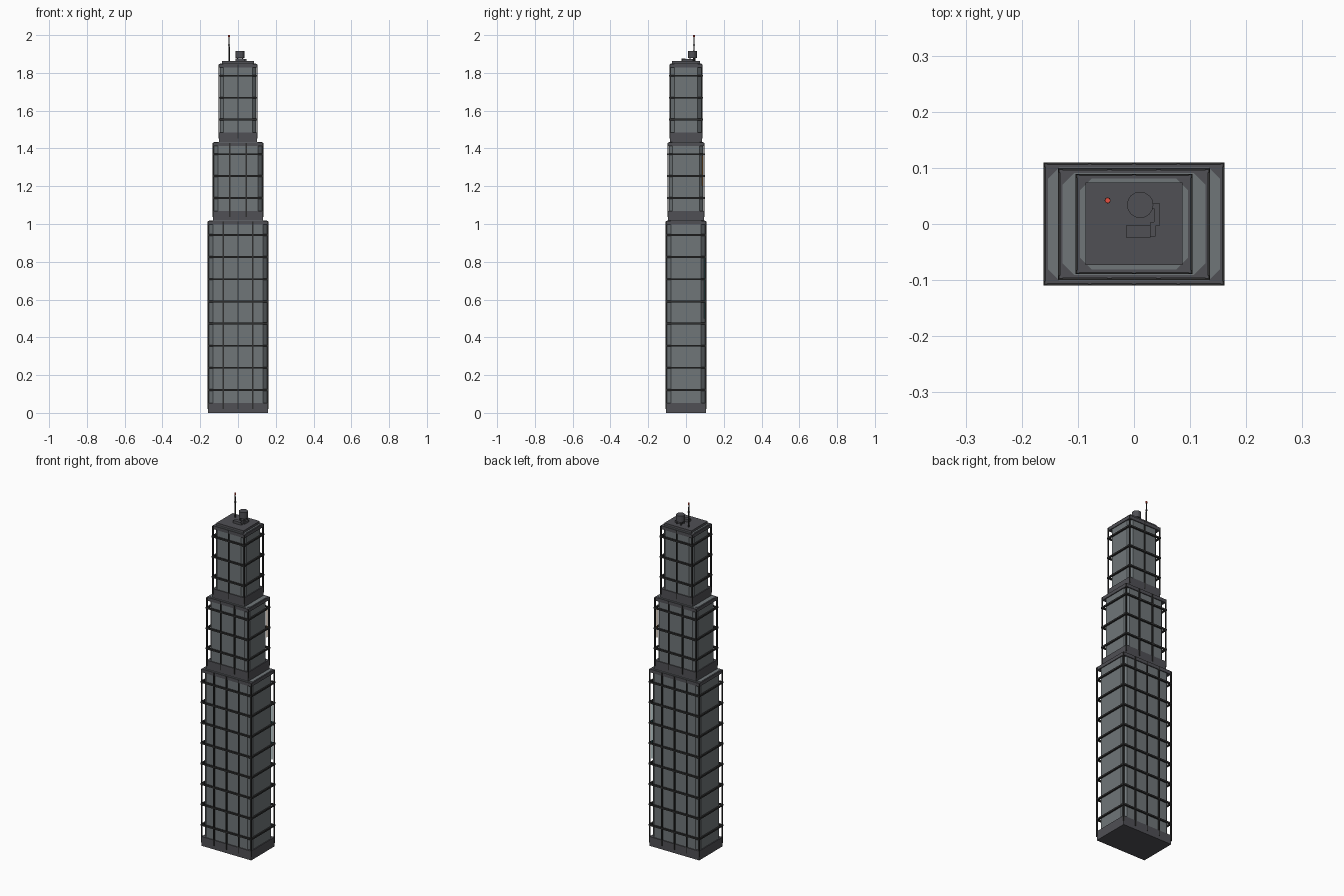
import bpy
import bmesh

if "Cube" in bpy.data.objects:
    bpy.data.objects.remove(bpy.data.objects["Cube"])


def finish(name, bm, color=None):
    bmesh.ops.recalc_face_normals(bm, faces=bm.faces)
    me = bpy.data.meshes.new(name)
    bm.to_mesh(me)
    bm.free()
    ob = bpy.data.objects.new(name, me)
    bpy.context.collection.objects.link(ob)
    if color:
        mat = bpy.data.materials.new(name + "_paint")
        mat.diffuse_color = (*color, 1)
        mat.use_nodes = True
        mat.node_tree.nodes["Principled BSDF"].inputs["Base Color"].default_value = mat.diffuse_color
        me.materials.append(mat)
    return ob


def add_box(bm, x0, x1, y0, y1, z0, z1):
    vs = bmesh.ops.create_cube(bm, size=1)["verts"]
    for v in vs:
        v.co.x = x1 if v.co.x > 0 else x0
        v.co.y = y1 if v.co.y > 0 else y0
        v.co.z = z1 if v.co.z > 0 else z0


def box(name, *dims, color=None):
    bm = bmesh.new()
    add_box(bm, *dims)
    return finish(name, bm, color)


def cylinder(name, x, y, z0, z1, r, r2=None, sides=12, color=None):
    bm = bmesh.new()
    vs = bmesh.ops.create_cone(bm, cap_ends=True, segments=sides, radius1=r,
                               radius2=r if r2 is None else r2, depth=z1 - z0)["verts"]
    bmesh.ops.translate(bm, verts=vs, vec=(x, y, (z0 + z1) / 2))
    return finish(name, bm, color)


def chamfered_prism(name, hx, hy, c, z0, z1, color):
    bm = bmesh.new()
    pts = [(hx, hy - c), (hx - c, hy), (c - hx, hy), (-hx, hy - c),
           (-hx, c - hy), (c - hx, -hy), (hx - c, -hy), (hx, c - hy)]
    face = bm.faces.new([bm.verts.new((x, y, z0)) for x, y in pts])
    top = bmesh.ops.extrude_face_region(bm, geom=[face], use_keep_orig=True)["geom"]
    for v in top:
        if isinstance(v, bmesh.types.BMVert):
            v.co.z = z1
    return finish(name, bm, color)


GLASS = (0.16, 0.18, 0.19)
DARK = (0.08, 0.08, 0.09)
METAL = (0.03, 0.03, 0.03)


def tier(label, hx, hy, z0, z1, ring_heights, bays):
    c = 0.0205
    # plinth, glazed chamfered shaft and cornice slab
    box(label + "_plinth", -hx, hx, -hy, hy, z0, z0 + 0.053, color=DARK)
    chamfered_prism(label + "_shaft", hx - 0.005, hy - 0.005, c, z0 + 0.04, z1, GLASS)
    box(label + "_cornice", -hx, hx, -hy, hy, z1 - 0.021, z1 - 0.002, color=DARK)
    # vertical mullions on front and back, including the free-standing corner posts
    bm = bmesh.new()
    t = 0.0032
    px, py = hx - 0.001, hy - 0.001
    for i in range(bays + 1):
        x = -px + 2 * px * i / bays
        for y in (-py, py):
            add_box(bm, x - t, x + t, y - t, y + t, z0 + 0.02, z1 - 0.004)
    finish(label + "_mullions", bm, METAL)
    # horizontal floor bands all round
    bm = bmesh.new()
    h = 0.0045
    for z in ring_heights:
        for s in (-1, 1):
            add_box(bm, -px - h, px + h, s * py - h, s * py + h, z - h, z + h)
            add_box(bm, s * px - h, s * px + h, -py, py, z - h, z + h)
    finish(label + "_floor_bands", bm, METAL)


tier("lower", 0.158, 0.106, 0, 1.018, [0.121 + 0.1173 * i for i in range(8)], 4)
tier("middle", 0.132, 0.096, 1.016, 1.434, [1.138 + 0.116 * i for i in range(3)], 3)
tier("upper", 0.101, 0.086, 1.432, 1.849, [1.553 + 0.116 * i for i in range(3)], 2)

# roof slab and plant
box("roof_slab", -0.086, 0.086, -0.073, 0.074, 1.845, 1.862, color=DARK)
box("plant_unit", -0.014, 0.029, -0.024, -0.003, 1.86, 1.877, color=DARK)
box("plant_duct", 0.029, 0.038, -0.022, 0.004, 1.86, 1.873, color=DARK)
box("plant_riser", 0.036, 0.045, -0.004, 0.036, 1.86, 1.873, color=DARK)
box("duct_link", 0.0, 0.045, 0.028, 0.037, 1.86, 1.871, color=DARK)

# water tank on legs
TX, TY = 0.011, 0.034
cylinder("water_tank", TX, TY, 1.88, 1.916, 0.0235, sides=16, color=DARK)
for i, (sx, sy) in enumerate([(-1, -1), (-1, 1), (1, -1), (1, 1)]):
    cylinder(f"tank_leg_{i}", TX + sx * 0.013, TY + sy * 0.013, 1.86, 1.882, 0.003,
             sides=6, color=METAL)

# antenna mast with warning light
cylinder("antenna_mast", -0.047, 0.042, 1.86, 1.994, 0.0045, 0.0025, sides=8, color=METAL)
cylinder("antenna_collar", -0.047, 0.042, 1.945, 1.951, 0.0055, sides=8, color=METAL)
cylinder("warning_light", -0.047, 0.042, 1.99, 2.0, 0.005, sides=8, color=(0.8, 0.08, 0.05))

# slim coloured light strips tucked behind the rear right corner posts
box("teal_strip", 0.148, 0.150, 0.094, 0.099, 0.5, 0.82, color=(0.05, 0.4, 0.42))
box("orange_strip", 0.122, 0.124, 0.084, 0.089, 1.2, 1.36, color=(0.8, 0.35, 0.08))
